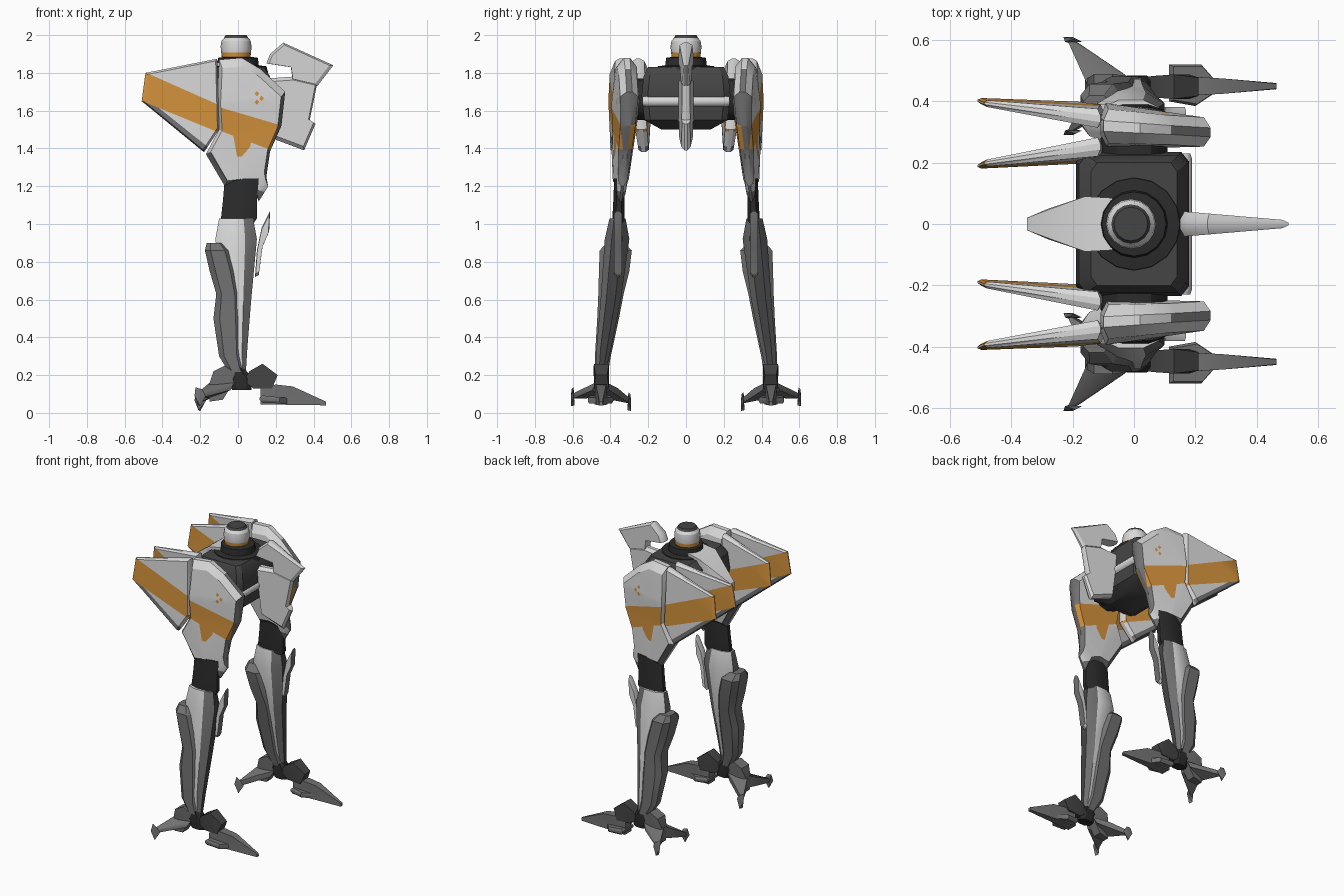
import bpy, bmesh, math
from mathutils import Vector

if "Cube" in bpy.data.objects:
    bpy.data.objects.remove(bpy.data.objects["Cube"])

MATS = []
for name, c in [("light_grey", (.69, .69, .69)), ("mid_grey", (.165, .165, .17)),
                ("dark_grey", (.06, .06, .06)), ("orange", (.65, .285, .045)),
                ("near_black", (.025, .025, .025))]:
    m = bpy.data.materials.new(name)
    m.diffuse_color = (*c, 1)
    m.use_nodes = True
    m.node_tree.nodes["Principled BSDF"].inputs["Base Color"].default_value = m.diffuse_color
    MATS.append(m)
LIGHT, MID, DARK, ORANGE, BLACK = range(5)


def finish(bm, name, mat, mirror=True, rule=None, paint=(), angle=30):
    """Turn a bmesh into an object; paint holds (convex x-z polygon, material) pairs."""
    bmesh.ops.recalc_face_normals(bm, faces=bm.faces)
    bm.normal_update()
    for f in bm.faces:
        f.material_index = mat
        r = rule(f) if rule else None
        if r is not None:
            f.material_index = r
    if paint:
        bmesh.ops.triangulate(bm, faces=bm.faces)
    for poly, colour in paint:
        planes = []
        for (ax, az), (bx, bz) in zip(poly, poly[1:] + poly[:1]):
            n = Vector((-(bz - az), 0, bx - ax)).normalized()
            planes.append((Vector((ax, 0, az)), n))
            bmesh.ops.bisect_plane(bm, geom=bm.verts[:] + bm.edges[:] + bm.faces[:],
                                   dist=1e-5, plane_co=(ax, 0, az), plane_no=n)
        bm.normal_update()
        for f in bm.faces:
            c = f.calc_center_median()
            # front and rear edges stay unpainted
            if abs(f.normal.x) < .8 and all((c - p).dot(n) > 0 for p, n in planes):
                f.material_index = colour
    me = bpy.data.meshes.new(name)
    bm.to_mesh(me)
    bm.free()
    for m in MATS:
        me.materials.append(m)
    ob = bpy.data.objects.new(name, me)
    bpy.context.collection.objects.link(ob)
    bpy.ops.object.select_all(action='DESELECT')
    ob.select_set(True)
    bpy.context.view_layer.objects.active = ob
    bpy.ops.object.shade_smooth_by_angle(angle=math.radians(angle))
    if mirror:
        mod = ob.modifiers.new("mirror_sides", 'MIRROR')
        mod.use_axis = (False, True, False)
        mod.use_mirror_merge = False
    return ob


def skin(rings):
    """Bridge closed rings of equal length and cap the ends."""
    bm = bmesh.new()
    rows = [[bm.verts.new(p) for p in r] for r in rings]
    n = len(rows[0])
    for a, b in zip(rows, rows[1:]):
        for i in range(n):
            bm.faces.new((a[i], a[(i + 1) % n], b[(i + 1) % n], b[i]))
    bm.faces.new(rows[0])
    bm.faces.new(rows[-1])
    return bm


def plate(name, outline, mid, half, mat, flat=False, inset=.86, rim=.35, **kw):
    """Bevelled armour plate; mid and half give centre and half thickness."""
    cx = sum(p[0] for p in outline) / len(outline)
    cy = sum(p[1] for p in outline) / len(outline)
    rings = []
    for s, k in ((inset, -1), (1, -rim), (1, rim), (inset, 1)):
        ring = []
        for a, b in outline:
            a, b = cx + (a - cx) * s, cy + (b - cy) * s
            d = mid(a, b) + k * half(a, b)
            ring.append((a, b, d) if flat else (a, d, b))
        rings.append(ring)
    return finish(skin(rings), name, mat, **kw)


def loft(name, sections, mat, cut=.28, **kw):
    """Chamfered column through (z, x0, x1, y0, y1) sections."""
    rings = []
    for z, x0, x1, y0, y1 in sections:
        cx, cy, hx, hy = (x0 + x1) / 2, (y0 + y1) / 2, (x1 - x0) / 2, (y1 - y0) / 2
        c = 1 - 2 * cut
        rings.append([(cx + u * hx, cy + v * hy, z) for u, v in
                      ((1, -c), (1, c), (c, 1), (-c, 1), (-1, c), (-1, -c), (-c, -1), (c, -1))])
    return finish(skin(rings), name, mat, **kw)


def hull(name, pts, mat, **kw):
    bm = bmesh.new()
    for p in pts:
        bm.verts.new(p)
    bmesh.ops.convex_hull(bm, input=bm.verts[:])
    bmesh.ops.delete(bm, geom=[v for v in bm.verts if not v.link_faces], context='VERTS')
    return finish(bm, name, mat, **kw)


def lathe(name, profile, mat, cx=0, n=16, **kw):
    """Turned part round a vertical axis from (radius, z) points."""
    return finish(skin([[(cx + r * math.cos(2 * math.pi * i / n), r * math.sin(2 * math.pi * i / n), z)
                         for i in range(n)] for r, z in profile]), name, mat, mirror=False, **kw)


def rod(name, x, z, r, y0, y1, mat, n=12, **kw):
    ring = lambda y, s: [(x + s * r * math.cos(2 * math.pi * i / n), y,
                          z + s * r * math.sin(2 * math.pi * i / n)) for i in range(n)]
    return finish(skin([ring(y0, .8), ring(y0 + .02, 1), ring(y1 - .02, 1), ring(y1, .8)]),
                  name, mat, **kw)


# Central hull, neck and head
loft("hull", [(1.50, -.10, .10, -.13, .13), (1.55, -.17, .16, -.22, .22), (1.68, -.19, .18, -.235, .235),
              (1.78, -.18, .17, -.225, .225), (1.83, -.14, .14, -.20, .20)], DARK, cut=.07, mirror=False)
lathe("neck_collar", [(.16, 1.80), (.15, 1.835), (.11, 1.84), (.105, 1.88), (.07, 1.885)], BLACK)
lathe("head", [(.065, 1.87), (.076, 1.88), (.079, 1.908), (.082, 1.94), (.077, 1.97), (.064, 1.985), (.055, 2.0)],
      LIGHT, cx=-.01,
      rule=lambda f: DARK if f.calc_center_median().z > 1.98 else
      ORANGE if f.calc_center_median().z < 1.90 else None)
rod("front_bar", .16, 1.65, .03, -.23, .23, LIGHT, mirror=False)
rod("hip_axle", 0, 1.66, .11, .20, .30, BLACK)

# Tail cone behind the hull
hull("tail_cone", [(x, s * y, z) for s in (1, -1) for x, y, z in
                   ((-.35, .02, 1.70), (-.35, .02, 1.64), (-.28, .05, 1.745), (-.16, .09, 1.845),
                    (-.07, .085, 1.86), (-.16, .08, 1.55), (-.28, .045, 1.60))], LIGHT, mirror=False)

# Front crest
crest_half = lambda x, z: .042 - .085 * (x - .15)
plate("crest_wing", [(.15, 1.85), (.17, 1.90), (.24, 1.96), (.505, 1.84), (.42, 1.73), (.29, 1.76), (.28, 1.83)],
      lambda x, z: 0, crest_half, LIGHT, mirror=False, inset=.9)
plate("crest_blade", [(.15, 1.77), (.29, 1.78), (.42, 1.75), (.38, 1.55), (.41, 1.53), (.35, 1.39), (.19, 1.45)],
      lambda x, z: 0, crest_half, LIGHT, mirror=False, inset=.9)

# Shoulder fins sweeping backwards, with an orange band and a grey lower edge
FIN = [(-.49, 1.80), (-.11, 1.875), (-.10, 1.5), (-.18, 1.38), (-.51, 1.65)]
FIN_BAND = [(-.53, 1.66), (-.09, 1.48), (-.09, 1.625), (-.53, 1.82)]
FIN_EDGE = [(-.52, 1.63), (-.18, 1.36), (-.15, 1.40), (-.47, 1.655)]
for name, base, slope, tilt in (("outer_fin", .35, .05, .04), ("inner_fin", .247, -.055, -.04)):
    plate(name, FIN, lambda x, z: base + slope * (-.1 - x) / .4 + tilt * (1.68 - z),
          lambda x, z: .032 - .022 * (-.1 - x) / .4, LIGHT, inset=.95,
          rule=lambda f: DARK if f.normal.z < -.6 else None,
          paint=[(FIN_EDGE, MID), (FIN_BAND, ORANGE)])

# Thigh armour: orange band with a drip, small flecks, grey jagged hem
THIGH_BAND = [(-.19, 1.53), (.27, 1.355), (.27, 1.51), (-.19, 1.645)]
DRIP = [(-.005, 1.357), (.02, 1.357), (.065, 1.41), (.075, 1.47), (-.025, 1.47)]
FLECKS = [[(x - .012, z), (x, z - .014), (x + .012, z), (x, z + .014)]
          for x, z in ((.10, 1.69), (.125, 1.665), (.10, 1.645))]
HEM = [[(-.19, 1.36), (-.07, 1.18), (-.045, 1.215), (-.14, 1.38)],
       [(-.08, 1.18), (.17, 1.09), (.17, 1.16), (-.05, 1.23)]]
front_grey = lambda f: MID if f.normal.x > .6 else None
plate("thigh", [(-.1, 1.87), (.02, 1.88), (.12, 1.82), (.25, 1.70), (.23, 1.52), (.17, 1.385), (.15, 1.25),
                (.16, 1.20), (.11, 1.12), (.08, 1.19), (.01, 1.21), (-.07, 1.20), (-.17, 1.37), (-.1, 1.5),
                (-.11, 1.66)],
      lambda x, z: .314 - .06 * x + .08 * max(0, 1.6 - z),
      lambda x, z: .077 - .12 * max(x, 0) - .13 * max(0, z - 1.66) - .085 * max(0, 1.66 - z), LIGHT,
      inset=.89, rule=lambda f: MID if f.normal.z < -.6 else front_grey(f),
      paint=[(h, MID) for h in HEM] + [(p, ORANGE) for p in [THIGH_BAND, DRIP] + FLECKS])

# Knee joint and guard
loft("knee", [(.97, -.05, .06, .325, .395), (1.03, -.09, .10, .325, .39), (1.12, -.08, .10, .325, .385),
              (1.24, -.07, .11, .325, .38)], BLACK)
plate("knee_guard", [(.17, 1.07), (.165, .96), (.13, .88), (.11, .73), (.09, .72), (.10, .86), (.125, .98)],
      lambda x, z: .36, lambda x, z: .022, LIGHT, inset=.9, rule=front_grey)

# Shin with grey front edge, and the calf shell
loft("shin", [(1.03, -.10, .08, .32, .405), (.92, -.12, .10, .30, .43), (.60, -.08, .07, .345, .452),
              (.35, -.05, .05, .395, .473), (.19, -.02, .04, .43, .475)], LIGHT,
     rule=lambda f: DARK if f.normal.x > .85 else MID if f.normal.x > .4 or f.normal.x < -.85 else None)
loft("calf", [(.90, -.165, -.08, .33, .42), (.86, -.175, -.04, .287, .457), (.75, -.15, -.01, .30, .461),
              (.63, -.115, .01, .33, .464), (.50, -.13, .02, .355, .47), (.30, -.10, .02, .398, .482),
              (.17, -.02, .04, .42, .482)], MID, cut=.22)

# Ankle, toe and rear claws
loft("ankle", [(.12, -.03, .07, .415, .48), (.18, -.06, .08, .41, .485), (.24, -.03, .03, .42, .48)], BLACK)
hull("instep", [(x, .448 + s * y, z) for s in (1, -1) for x, y, z in
                ((.03, .03, .17), (.06, .035, .22), (.13, .04, .26), (.21, .03, .20), (.18, .04, .13), (.08, .03, .13))],
     DARK)
plate("toe_wings", [(.115, .40), (.20, .385), (.26, .425), (.46, .44), (.46, .46), (.26, .475), (.22, .52), (.115, .52)],
      lambda x, y: .075 - .07 * (x - .1), lambda x, y: .02 - .03 * (x - .1), MID, flat=True, inset=.9)
hull("toe", [(x, .45 + s * y, z) for s in (1, -1) for x, y, z in
             ((.12, .03, .13), (.20, .03, .15), (.29, .025, .14), (.465, .008, .06), (.465, .01, .04), (.12, .035, .045))],
     MID)
hull("heel", [(x, .45 + s * y, z) for s in (1, -1) for x, y, z in
              ((.0, .03, .20), (-.07, .04, .25), (-.13, .04, .22), (-.16, .02, .13), (-.15, .02, .06), (-.08, .03, .07))],
     MID)
for name, s in (("outer_claw", 1), ("inner_claw", -1)):
    dz = 0 if s > 0 else -.025
    hull(name, [(x, .45 + s * y, z) for x, y, z in
                ((-.02, .03, .16), (-.04, .045, .12), (-.15, .0, .16), (-.15, .0, .08), (-.11, .09, .13),
                 (-.18, .14, .10 + dz), (-.22, .155, .10 + dz), (-.21, .15, .075 + dz))], MID)
    hull(name + "_tip", [(x, .45 + s * y, z + dz) for x, y, z in
                         ((-.225, .145, .135), (-.19, .155, .125), (-.20, .16, .035), (-.17, .145, .09),
                          (-.23, .16, .09), (-.21, .14, .04))], MID)
